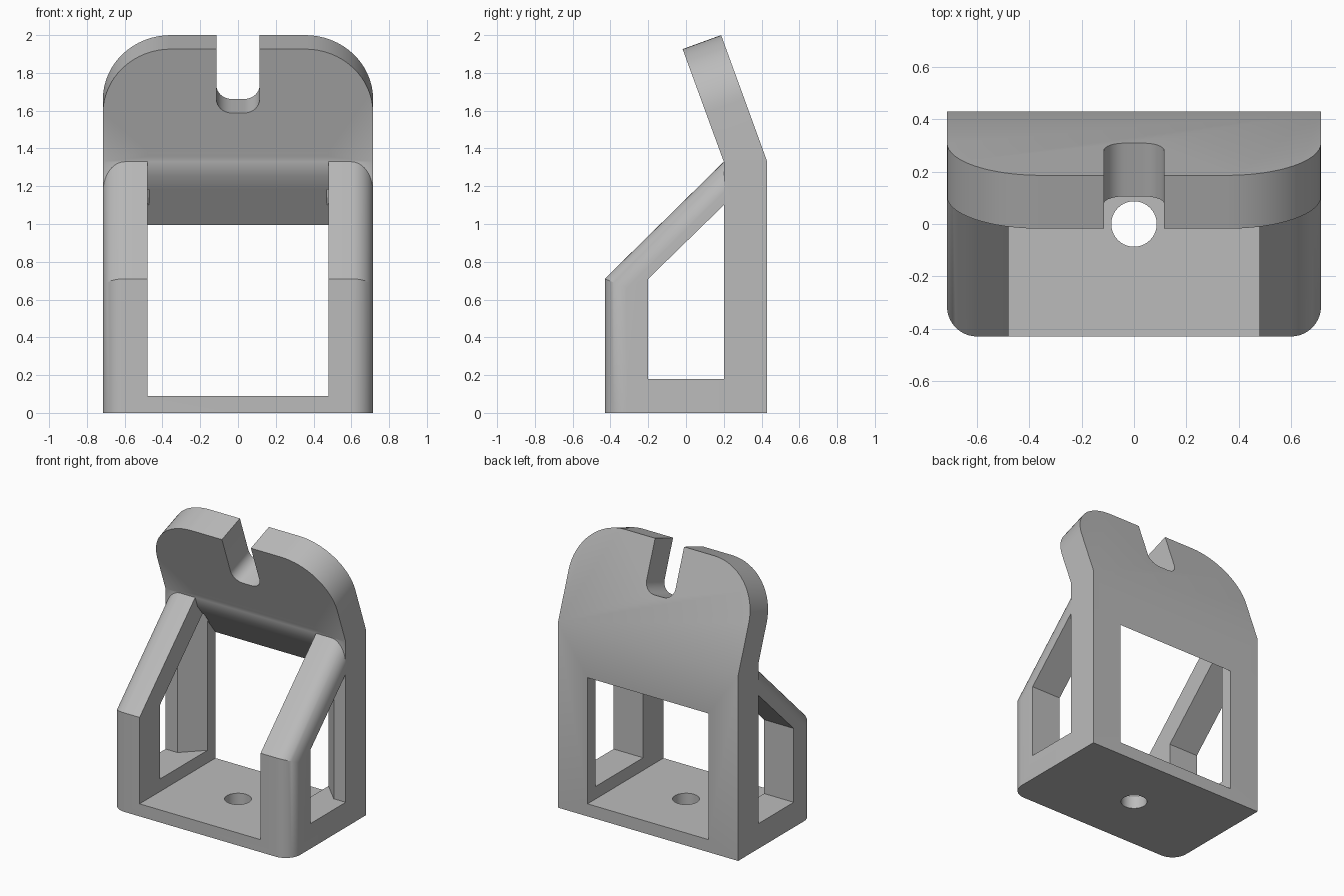
import bpy, bmesh, math
from mathutils import Matrix, Vector

cube = bpy.data.objects.get("Cube")
if cube:
    bpy.data.objects.remove(cube, do_unlink=True)

HALF_W, INNER = 0.715, 0.48
TILT = math.radians(20)

grey = bpy.data.materials.new("plain_grey")
grey.use_nodes = True
grey.diffuse_color = (0.5, 0.5, 0.5, 1)
grey.node_tree.nodes["Principled BSDF"].inputs["Base Color"].default_value = (0.5, 0.5, 0.5, 1)


def prism(profile, x0, x1):
    """Extrude a (y, z) outline along x."""
    bm = bmesh.new()
    face = bm.faces.new([bm.verts.new((x0, y, z)) for y, z in profile])
    new = bmesh.ops.extrude_face_region(bm, geom=[face])["geom"]
    moved = [v for v in new if isinstance(v, bmesh.types.BMVert)]
    bmesh.ops.translate(bm, verts=moved, vec=(x1 - x0, 0, 0))
    bmesh.ops.recalc_face_normals(bm, faces=bm.faces)
    return bm


def round_edges(bm, test, radius, segments):
    edges = [e for e in bm.edges if test(*[v.co for v in e.verts])]
    bmesh.ops.bevel(bm, geom=edges, offset=radius, segments=segments,
                    profile=0.5, affect='EDGES', clamp_overlap=False)


def finish(bm, name):
    bmesh.ops.recalc_face_normals(bm, faces=bm.faces)
    mesh = bpy.data.meshes.new(name)
    bm.to_mesh(mesh)
    bm.free()
    mesh.materials.append(grey)
    obj = bpy.data.objects.new(name, mesh)
    bpy.context.collection.objects.link(obj)
    return obj


def combine(target, tool, operation):
    """Apply a boolean and discard the tool."""
    tool.hide_render = True
    mod = target.modifiers.new(operation, 'BOOLEAN')
    mod.operation, mod.object, mod.solver = operation, tool, 'EXACT'
    bpy.context.view_layer.objects.active = target
    bpy.ops.object.modifier_apply(modifier=mod.name)
    bpy.data.objects.remove(tool, do_unlink=True)


def same_x(a, b):
    return abs(a.x - b.x) < 0.001


# Upright back with its leaning, round-cornered panel
bm = prism([(0.2, 0), (0.43, 0), (0.43, 1.33), (0.186, 2.0), (-0.018, 1.926), (0.2, 1.33)],
           -HALF_W, HALF_W)
round_edges(bm, lambda a, b: same_x(a, b) and min(a.z, b.z) > 1.9, 0.36, 16)
bracket = finish(bm, "bracket_frame")

# Sloping front body with rounded outer edges
bm = prism([(-0.43, 0), (0.3, 0), (0.3, 1.428), (-0.43, 0.71)], -HALF_W, HALF_W)
round_edges(bm, lambda a, b: same_x(a, b) and min(a.y, b.y) < -0.4
            and max(a.z, b.z) > 0.5, 0.115, 10)
combine(bracket, finish(bm, "front_body"), 'UNION')

# Central cavity, open at the front and back
bm = prism([(-1, 0.09), (0.6, 0.09), (0.6, 0.995), (0.43, 0.995), (0.227, 1.255),
            (0.18, 1.385), (-1, 1.385)], -INNER, INNER)
combine(bracket, finish(bm, "cavity_cutter"), 'DIFFERENCE')

# Side windows
bm = prism([(-0.2, 0.18), (0.2, 0.18), (0.2, 1.1), (-0.2, 0.71)], -1, 1)
combine(bracket, finish(bm, "side_window_cutter"), 'DIFFERENCE')

# Angled inner corners of the back posts
for side in (-1, 1):
    bm = prism([(0.15, 0.18), (0.35, 0.18), (0.35, 1.246), (0.15, 1.051)],
               side * 0.47, side * 0.62)
    cut = bmesh.ops.bisect_plane(bm, geom=bm.verts[:] + bm.edges[:] + bm.faces[:],
                                 plane_co=(side * INNER, 0.34, 0),
                                 plane_no=(side, 1, 0), clear_outer=True)
    rim = [e for e in bm.edges if e.is_boundary]
    bmesh.ops.holes_fill(bm, edges=rim)
    combine(bracket, finish(bm, "post_corner_cutter"), 'DIFFERENCE')

# Slot in the panel, rounded at the bottom
bm = bmesh.new()
bmesh.ops.create_cube(bm, size=1, matrix=Matrix.Diagonal((0.23, 0.8, 0.6, 1)))
round_edges(bm, lambda a, b: same_x(a, b) and max(a.z, b.z) < 0, 0.08, 8)
along = Vector((0, -math.sin(TILT), math.cos(TILT)))
center = Vector((0, 0.084, 1.963)) + along * (0.3 - 0.36)
bm.transform(Matrix.Translation(center) @ Matrix.Rotation(TILT, 4, 'X'))
combine(bracket, finish(bm, "slot_cutter"), 'DIFFERENCE')

# Screw hole in the floor
bm = bmesh.new()
bmesh.ops.create_cone(bm, cap_ends=True, segments=40, radius1=0.087, radius2=0.087, depth=0.5)
combine(bracket, finish(bm, "floor_hole_cutter"), 'DIFFERENCE')

bpy.ops.object.select_all(action='DESELECT')
bracket.select_set(True)
bpy.context.view_layer.objects.active = bracket
bpy.ops.object.shade_smooth_by_angle(angle=math.radians(25))
